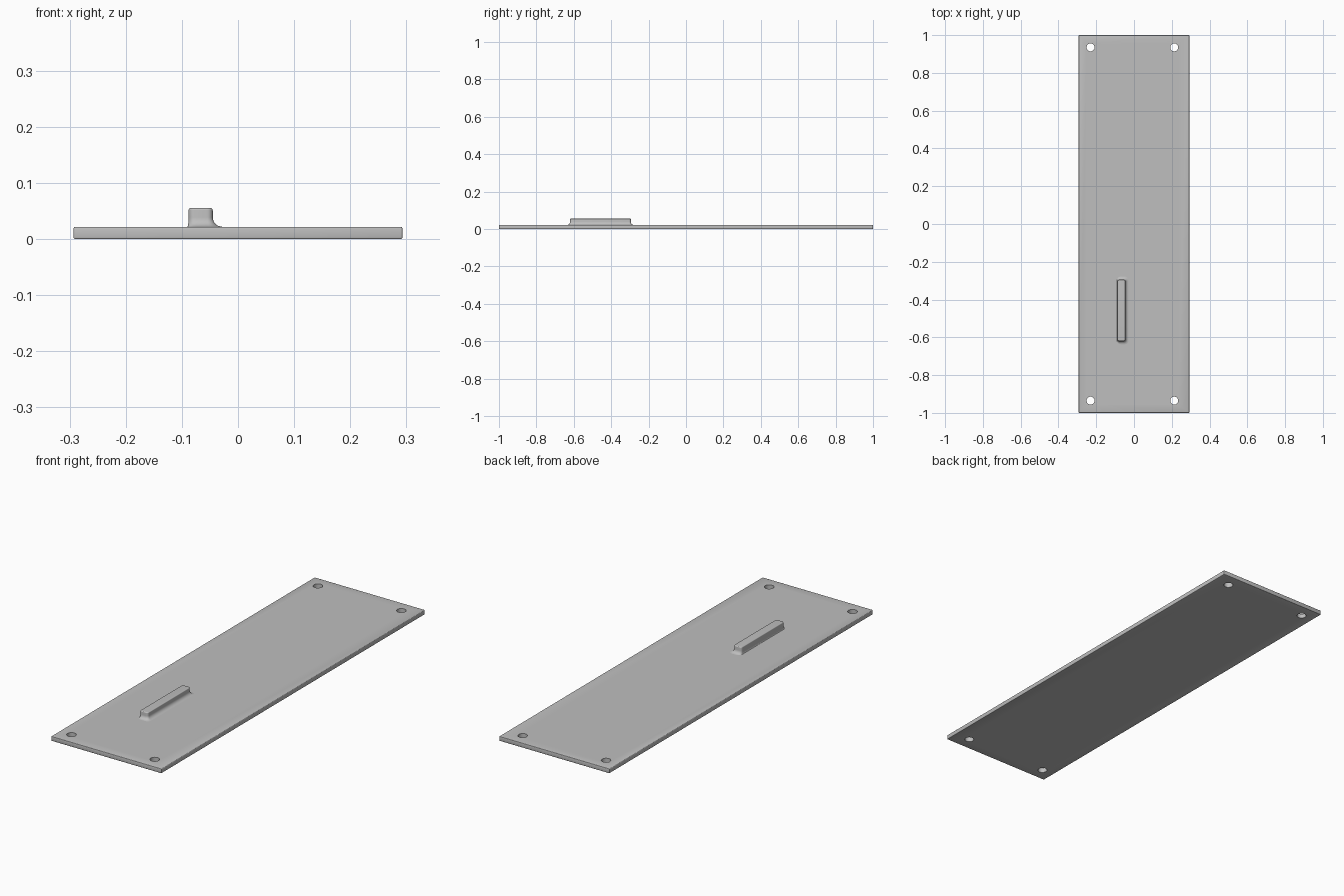
import bpy, bmesh, math

cube = bpy.data.objects.get("Cube")
if cube:
    bpy.data.objects.remove(cube, do_unlink=True)

HALF_WIDTH, THICK = 0.293, 0.022

grey = bpy.data.materials.new("plain grey")
grey.use_nodes = True
colour = (0.52, 0.52, 0.52, 1)
grey.diffuse_color = colour
grey.node_tree.nodes["Principled BSDF"].inputs["Base Color"].default_value = colour


def finish(name, bm):
    """Turn a bmesh into a named grey object."""
    bmesh.ops.recalc_face_normals(bm, faces=bm.faces)
    mesh = bpy.data.meshes.new(name)
    bm.to_mesh(mesh)
    bm.free()
    mesh.materials.append(grey)
    obj = bpy.data.objects.new(name, mesh)
    bpy.context.collection.objects.link(obj)
    return obj


def select(obj):
    bpy.ops.object.select_all(action="DESELECT")
    obj.select_set(True)
    bpy.context.view_layer.objects.active = obj


def smooth(obj, degrees):
    select(obj)
    bpy.ops.object.shade_smooth_by_angle(angle=math.radians(degrees))


def ring(bm, x0, x1, y0, y1, z, radius, steps=5):
    """Rounded rectangle of vertices at height z."""
    corners = [(x1 - radius, y1 - radius), (x0 + radius, y1 - radius),
               (x0 + radius, y0 + radius), (x1 - radius, y0 + radius)]
    verts = []
    for i, (cx, cy) in enumerate(corners):
        for s in range(steps + 1):
            a = (i + s / steps) * math.pi / 2
            verts.append(bm.verts.new((cx + radius * math.cos(a),
                                       cy + radius * math.sin(a), z)))
    return verts


# Plate with softened edges
bm = bmesh.new()
bmesh.ops.create_cube(bm, size=1)
for v in bm.verts:
    v.co = (v.co.x * 2 * HALF_WIDTH, v.co.y * 2, (v.co.z + 0.5) * THICK)
bmesh.ops.bevel(bm, geom=bm.edges[:], offset=0.003, segments=3,
                profile=0.5, affect="EDGES")
plate = finish("plate", bm)

# Four screw holes
bm = bmesh.new()
for x in (-0.23, 0.213):
    for y in (-0.935, 0.935):
        made = bmesh.ops.create_cone(bm, cap_ends=True, segments=40,
                                     radius1=0.021, radius2=0.021, depth=0.2)
        bmesh.ops.translate(bm, verts=made["verts"], vec=(x, y, 0))
cutter = finish("hole_cutter", bm)
cutter.hide_render = True
holes = plate.modifiers.new("holes", "BOOLEAN")
holes.operation = "DIFFERENCE"
holes.solver = "EXACT"
holes.object = cutter
select(plate)
bpy.ops.object.modifier_apply(modifier="holes")
bpy.data.objects.remove(cutter, do_unlink=True)
smooth(plate, 35)

# Raised handle bar: flared foot, straight sides, rounded top edge
FOOT, TOP, EDGE = 0.017, 0.0555, 0.004
quarter = [i * math.pi / 12 for i in range(7)]
profile = [(0, THICK - 0.004)]
profile = [(FOOT * (1 - math.sin(a)), THICK + FOOT * (1 - math.cos(a))) for a in quarter]
profile += [(EDGE * (math.cos(a) - 1), TOP - EDGE * (1 - math.sin(a))) for a in quarter]

bm = bmesh.new()
rings = []
for out, z in profile:
    left_out = out * 0.15 if out > 0 else out   # the foot barely flares on one side
    rings.append(ring(bm, -0.088 - left_out, -0.045 + out,
                      -0.62 - out, -0.295 + out, z, 0.01 + out * 0.6))
for low, high in zip(rings, rings[1:]):
    for i in range(len(low)):
        j = (i + 1) % len(low)
        bm.faces.new((low[i], low[j], high[j], high[i]))
bm.faces.new(rings[-1])
handle = finish("handle_bar", bm)
smooth(handle, 40)
